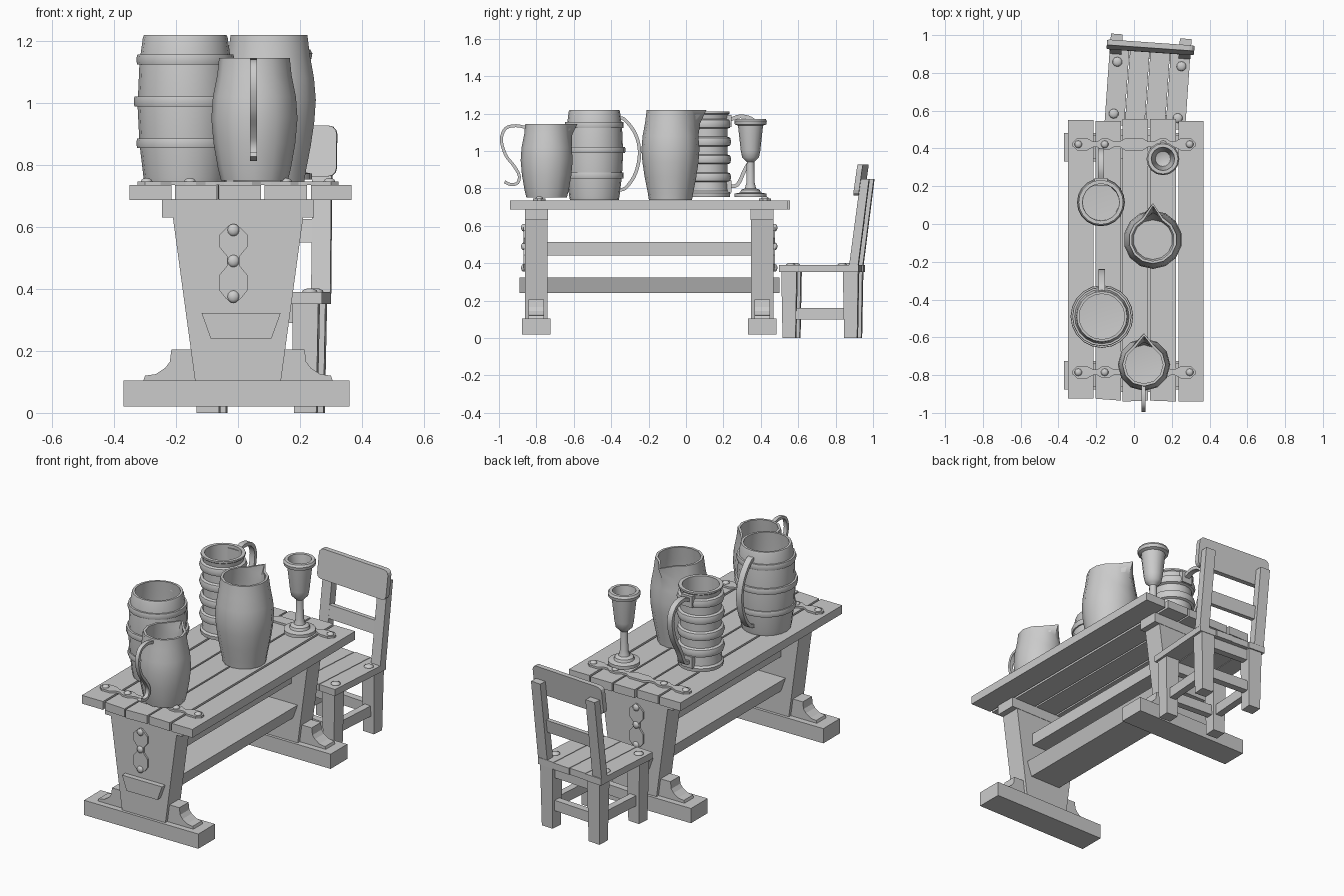
import bpy, bmesh, math
from mathutils import Matrix, Vector

if "Cube" in bpy.data.objects:
    bpy.data.objects.remove(bpy.data.objects["Cube"])

grey = bpy.data.materials.new("plain grey")
grey.diffuse_color = (0.6, 0.6, 0.6, 1)
grey.use_nodes = True
grey.node_tree.nodes["Principled BSDF"].inputs["Base Color"].default_value = grey.diffuse_color


def finish(bm, name, smooth=None):
    bmesh.ops.remove_doubles(bm, verts=bm.verts, dist=1e-5)
    bmesh.ops.recalc_face_normals(bm, faces=bm.faces)
    me = bpy.data.meshes.new(name)
    bm.to_mesh(me)
    bm.free()
    me.materials.append(grey)
    ob = bpy.data.objects.new(name, me)
    bpy.context.collection.objects.link(ob)
    if smooth:
        bpy.ops.object.select_all(action='DESELECT')
        ob.select_set(True)
        bpy.context.view_layer.objects.active = ob
        bpy.ops.object.shade_smooth_by_angle(angle=math.radians(smooth))
    return ob


def prism(name, pts, axis, lo, hi):
    """Extrude a 2D outline along an axis (x: yz, y: xz, z: xy)."""
    def co(p, d):
        return {'x': (d, p[0], p[1]), 'y': (p[0], d, p[1]), 'z': (p[0], p[1], d)}[axis]
    bm = bmesh.new()
    a = [bm.verts.new(co(p, lo)) for p in pts]
    b = [bm.verts.new(co(p, hi)) for p in pts]
    bm.faces.new(a)
    bm.faces.new(b)
    for i in range(len(pts)):
        j = (i + 1) % len(pts)
        bm.faces.new((a[i], a[j], b[j], b[i]))
    return finish(bm, name)


def box(name, x0, x1, y0, y1, z0, z1):
    return prism(name, [(x0, y0), (x1, y0), (x1, y1), (x0, y1)], 'z', z0, z1)


def lathe(name, prof, cx, cy, segs, spout=0, zs=0, angle=35):
    """Revolve (r, z) points; one column can be pulled to +y as a pouring lip."""
    top = max(z for r, z in prof)
    bm = bmesh.new()
    rings = []
    for i in range(segs):
        a = 2 * math.pi * i / segs
        ring = []
        for r, z in prof:
            y = cy + r * math.cos(a)
            if i == 0 and z > zs and r > 0:
                y += spout * ((z - zs) / (top - zs)) ** 1.5
            ring.append(bm.verts.new((cx + r * math.sin(a), y, z)))
        rings.append(ring)
    for i in range(segs):
        p, q = rings[i], rings[(i + 1) % segs]
        for k in range(len(prof) - 1):
            vs = [p[k], q[k], q[k + 1], p[k + 1]]
            if prof[k][0] == 0:
                vs = [p[k], q[k + 1], p[k + 1]]
            elif prof[k + 1][0] == 0:
                vs = [p[k], q[k], p[k + 1]]
            bm.faces.new(vs)
    return finish(bm, name, angle)


def strap(name, pts, cx, width, thick):
    """Flat bent handle: smooth path in the yz plane with a rectangular section."""
    P = [Vector(p) for p in pts]
    P = [2 * P[0] - P[1]] + P + [2 * P[-1] - P[-2]]
    path = []
    for i in range(1, len(P) - 2):
        a, b, c, d = P[i - 1:i + 3]
        for s in range(4):
            t = s / 4
            path.append(0.5 * (2 * b + (c - a) * t + (2 * a - 5 * b + 4 * c - d) * t * t
                               + (3 * b - a - 3 * c + d) * t ** 3))
    path.append(P[-2])
    left, right = [], []
    for i, p in enumerate(path):
        t = (path[min(i + 1, len(path) - 1)] - path[max(i - 1, 0)]).normalized()
        n = Vector((-t.y, t.x)) * thick / 2
        left.append(p + n)
        right.append(p - n)
    bm = bmesh.new()
    rows = [[bm.verts.new((cx + s * width / 2, q.x, q.y)) for q, s in
             ((l, -1), (l, 1), (r, 1), (r, -1))] for l, r in zip(left, right)]
    for u, v in zip(rows, rows[1:]):
        for k in range(4):
            bm.faces.new((u[k], u[(k + 1) % 4], v[(k + 1) % 4], v[k]))
    bm.faces.new(rows[0])
    bm.faces.new(rows[-1])
    return finish(bm, name, 35)


def rivet(name, x, y, z, flat, r=0.02, h=0.012):
    s = (r, r, h) if flat == 'z' else (r, h, r)
    bm = bmesh.new()
    bmesh.ops.create_uvsphere(bm, u_segments=10, v_segments=6, radius=1,
                              matrix=Matrix.Translation((x, y, z)) @ Matrix.Diagonal((*s, 1)))
    return finish(bm, name, 60)


def mirrored(stations):
    return stations + [(t, -w) for t, w in reversed(stations)]


# Table top planks (x0, x1, front left y, front right y, back y)
for i, (x0, x1, ya, yb, yc) in enumerate([
        (-.35, -.215, -.925, -.925, .55), (-.203, -.07, -.925, -.935, .545), (-.06, .075, -.94, -.935, .555),
        (.085, .222, -.935, -.94, .555), (.235, .367, -.94, -.94, .545)]):
    prism(f"table_plank_{i}", [(x0, ya), (x1, yb), (x1, yc), (x0, yc)], 'z', .687, .735)

# Trestle ends with feet, brackets and iron fittings
foot_side = [(.305, .105), (.3, .12), (.265, .125), (.235, .145), (.22, .165), (.215, .205)]
plate = [(.61, .008), (.595, .025), (.575, .045), (.535, .045), (.505, .02),
         (.475, .02), (.445, .045), (.395, .045), (.37, .025), (.355, .008)]
tie = [(-.325, .01), (-.3, .033), (-.25, .033), (-.215, .014), (-.195, .014), (-.17, .03), (-.135, .03),
       (-.105, .014), (-.075, .014), (-.045, .033)]
tie += [(-t, w) for t, w in reversed(tie)]
for label, yc, out in (("front", -.8, -1), ("back", .407, 1)):
    prism(f"{label}_trestle_panel", [(-.138, .1), (.138, .1), (.21, .63), (-.21, .63)], 'y', yc - .06, yc + .06)
    box(f"{label}_top_beam", -.245, .245, yc - .062, yc + .062, .63, .69)
    box(f"{label}_foot", -.37, .36, yc - .076, yc + .076, .02, .105)
    prism(f"{label}_foot_bracket", foot_side + [(-x, z) for x, z in reversed(foot_side)],
          'y', yc - .042, yc + .042)
    face = yc + out * .06
    prism(f"{label}_iron_plate", [(w - .015, t) for t, w in mirrored(plate)], 'y', face, face + out * .01)
    for z in (.59, .49, .375):
        rivet(f"{label}_plate_rivet", -.015, face + out * .01, z, 'y')
    yt = yc + .015
    prism(f"{label}_iron_tie", [(t, w + yt) for t, w in mirrored(tie)], 'z', .735, .746)
    for x in (-.295, -.155, .155, .295):
        rivet(f"{label}_tie_rivet", x, yt, .746, 'z')

# Long stretchers; the lower one passes through both trestles
prism("lower_stretcher", [(-.088, .24), (.108, .24), (.138, .323), (-.118, .323)], 'y', -.89, .5)
box("upper_stretcher", -.09, .1, -.75, .35, .44, .512)

# Chair, built around its own centre
chair = []
for i in range(4):
    x = -.215 + i * .108
    chair.append(box(f"seat_plank_{i}", x, x + .104, -.215, .215 - .004 * (i % 2), .352, .39))
for s in (-1, 1):
    for y0, tag in ((-.2, "front"), (.13, "rear")):
        bm = bmesh.new()
        bmesh.ops.create_cube(bm, size=1, matrix=Matrix.Translation((s * .158, y0 + .037, .176))
                              @ Matrix.Diagonal((.085, .082, .352, 1)))
        for v in bm.verts:   # taper toward the floor
            if v.co.z < .1:
                v.co.x += (s * .155 - v.co.x) * .15
                v.co.y += (y0 + .037 - v.co.y) * .15
        chair.append(finish(bm, f"{tag}_leg"))
    chair.append(box("side_rail", s * .155 - .02, s * .155 + .02, -.14, .15, .1, .16))
    chair.append(prism("back_post", [(.16, .385), (.208, .385), (.267, .85), (.222, .85)], 'x',
                       s * .183 - .031, s * .183 + .031))
    for y in (-.155, .12):
        chair.append(rivet("seat_rivet", s * .17, y, .39, 'z', .026, .012))
for y in (-.163, .167):
    chair.append(box("cross_rail", -.14, .14, y - .02, y + .02, .1, .16))
    chair.append(box("seat_apron", -.14, .14, y - .02, y + .02, .29, .352))
chair.append(prism("back_slat", [(.182, .55), (.207, .55), (.218, .625), (.193, .625)], 'x', -.18, .18))
# Head board with rounded corners, leaning back
outline = []
for cx, cz, a0 in ((.205, .9, 0), (-.205, .9, 90), (-.205, .79, 180), (.205, .79, 270)):
    for k in range(4):
        a = math.radians(a0 + 30 * k)
        outline.append((cx + .027 * math.cos(a), cz + .027 * math.sin(a)))
board = prism("head_board", outline, 'y', .183, .212)
for v in board.data.vertices:
    v.co.y += (v.co.z - .765) * .14
chair.append(board)
place = Matrix.Translation((.073, .727, 0)) @ Matrix.Rotation(math.radians(-4), 4, 'Z')
for ob in chair:
    ob.matrix_world = place

# Large barrel tankard
AX, AY = -.17, -.49
lathe("barrel_tankard", [(0, .737), (.13, .737), (.135, .76), (.148, .87), (.154, .99), (.148, 1.13), (.137, 1.21),
                         (.133, 1.22), (.12, 1.22), (.128, 1.13), (.135, .99), (.125, .8), (0, .79)], AX, AY, 20)
for z, r in ((.87, .157), (1.005, .166), (1.14, .157)):
    lathe("tankard_hoop", [(r - .022, z - .016), (r - .002, z - .016), (r, z - .008), (r, z + .008),
                           (r - .002, z + .016), (r - .022, z + .016), (r - .022, z - .016)], AX, AY, 20)
strap("tankard_handle", [(-.365, 1.18), (-.325, 1.165), (-.27, 1.09), (-.248, .99), (-.27, .88), (-.32, .805),
                         (-.36, .79)], AX, .035, .018)

# Ringed mug with handle plates
BX, BY = -.175, .115
prof = [(0, .755), (.12, .755), (.122, .775), (.112, .785)]
for z in (.86, .955, 1.05, 1.145):
    prof += [(.108, z - .026), (.121, z - .02), (.127, z), (.121, z + .02), (.108, z + .026)]
prof += [(.112, 1.195), (.118, 1.2), (.118, 1.21), (.098, 1.21), (.096, .79), (0, .785)]
lathe("ringed_mug", prof, BX, BY, 20)
strap("ringed_mug_handle", [(.22, 1.16), (.29, 1.185), (.36, 1.165), (.39, 1.1), (.37, 1.0), (.315, .9), (.275, .82),
                            (.22, .81)], BX, .032, .02)
for z in (1.16, .81):
    box("handle_plate", BX - .035, BX + .035, BY + .09, BY + .128, z - .033, z + .033)

# Large pitcher with a pouring lip
lathe("large_pitcher", [(0, .737), (.115, .737), (.122, .78), (.138, .86), (.15, .94), (.155, 1.01), (.149, 1.08),
                        (.136, 1.15), (.127, 1.22), (.113, 1.22), (.124, 1.14), (.138, 1.02), (.125, .86),
                        (.105, .77), (0, .77)], .1, -.083, 14, .066, 1.08, 50)

# Small pitcher with curled handle
lathe("small_pitcher", [(0, .75), (.108, .75), (.118, .79), (.132, .87), (.139, .95), (.134, 1.02), (.12, 1.09),
                        (.114, 1.145), (.1, 1.145), (.107, 1.08), (.122, .96), (.105, .79), (0, .78)],
      .053, -.745, 12, .052, 1.04, 50)
strap("small_pitcher_handle", [(-.855, 1.125), (-.91, 1.135), (-.965, 1.12), (-.987, 1.06), (-.965, .98), (-.92, .92),
                               (-.892, .87), (-.9, .83), (-.935, .82), (-.97, .835)], .05, .022, .016)

# Goblet
lathe("goblet", [(0, .753), (.085, .753), (.085, .772), (.055, .778), (.05, .792), (.03, .8), (.022, .83), (.02, .94),
                 (.03, .95), (.045, .965), (.052, 1.0), (.067, 1.135), (.084, 1.142), (.087, 1.16), (.08, 1.172),
                 (.062, 1.172), (.056, 1.13), (.04, 1.0), (0, .985)], .153, .345, 16)
